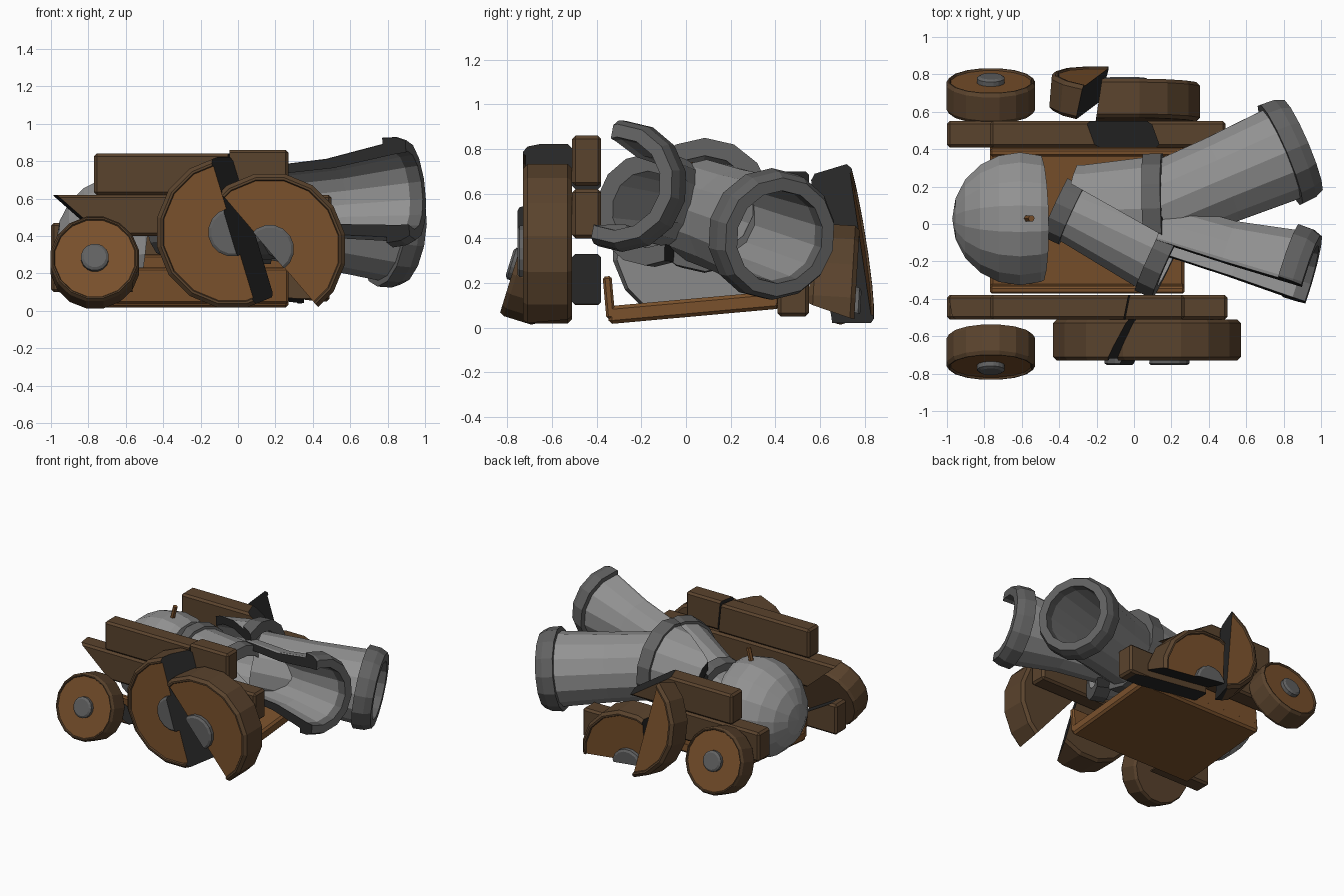
import bpy, bmesh, math
from mathutils import Vector, Matrix

if "Cube" in bpy.data.objects:
    bpy.data.objects.remove(bpy.data.objects["Cube"])

def lin(c):
    c /= 255
    return c / 12.92 if c < 0.04 else ((c + 0.055) / 1.055) ** 2.4

MATS = []
for name, rgb in [("light wood", (122, 81, 44)), ("dark wood", (90, 67, 45)),
                  ("light iron", (146, 146, 146)), ("dark iron", (98, 98, 98)),
                  ("broken edge black", (40, 40, 40))]:
    m = bpy.data.materials.new(name)
    m.diffuse_color = (*[lin(c) for c in rgb], 1)
    m.use_nodes = True
    m.node_tree.nodes["Principled BSDF"].inputs["Base Color"].default_value = m.diffuse_color
    MATS.append(m)
LW, DW, LI, DI, BK = range(5)

def cut(bm, point, normal, cap):
    """Remove the side the normal points to and close the break."""
    res = bmesh.ops.bisect_plane(bm, geom=bm.verts[:] + bm.edges[:] + bm.faces[:], dist=1e-5,
                                 plane_co=point, plane_no=normal, clear_outer=True)
    edges = [e for e in res["geom_cut"] if isinstance(e, bmesh.types.BMEdge) and e.is_valid]
    for f in bmesh.ops.holes_fill(bm, edges=edges, sides=0)["faces"]:
        f.material_index = cap

def finish(name, bm, cuts=(), cap=BK):
    bmesh.ops.recalc_face_normals(bm, faces=bm.faces[:])
    for p, n in cuts:
        cut(bm, Vector(p), Vector(n), cap)
    bmesh.ops.recalc_face_normals(bm, faces=bm.faces[:])
    me = bpy.data.meshes.new(name)
    bm.to_mesh(me)
    bm.free()
    for m in MATS:
        me.materials.append(m)
    ob = bpy.data.objects.new(name, me)
    bpy.context.collection.objects.link(ob)
    return ob

def box(name, lo, hi, mat, cuts=(), rot=None, bevel=0.015):
    lo, hi = Vector(lo), Vector(hi)
    bm = bmesh.new()
    bmesh.ops.create_cube(bm, size=1)
    bmesh.ops.scale(bm, vec=hi - lo, verts=bm.verts)
    bmesh.ops.bevel(bm, geom=bm.edges[:], offset=bevel, segments=1, affect='EDGES')
    if rot:
        bmesh.ops.rotate(bm, matrix=Matrix.Rotation(rot[0], 3, rot[1]), verts=bm.verts)
    bmesh.ops.translate(bm, vec=(lo + hi) / 2, verts=bm.verts)
    for f in bm.faces:
        f.material_index = mat
    return finish(name, bm, cuts)

def lathe(name, start, axis, profile, mats, n=16, cuts=(), closed=False, cap=BK):
    """Revolve (distance, radius) points around an axis; one material per span."""
    start, axis = Vector(start), Vector(axis).normalized()
    rot = axis.to_track_quat('Z', 'Y')
    bm = bmesh.new()
    rings = [[bm.verts.new(start + rot @ Vector((r * math.cos(a), r * math.sin(a), t)))
              for a in (2 * math.pi * (i + 0.5) / n for i in range(n))] for t, r in profile]
    spans = len(rings) if closed else len(rings) - 1
    for k in range(spans):
        a, b = rings[k], rings[(k + 1) % len(rings)]
        for i in range(n):
            j = (i + 1) % n
            bm.faces.new((a[i], a[j], b[j], b[i])).material_index = mats[k]
    bmesh.ops.remove_doubles(bm, verts=bm.verts[:], dist=1e-4)
    return finish(name, bm, cuts, cap)

def wheel(name, centre, axis, r, w, hub, cuts=()):
    """Dark tread and inner side, light outer face, iron hub."""
    h, rim = w / 2, r * 0.92
    prof = [(-h, 0), (-h, r * 0.95), (-h + 0.02, r), (h - 0.02, r), (h, r * 0.95),
            (h, rim), (h - 0.01, rim - 0.005), (h - 0.01, hub), (h + 0.015, hub),
            (h + 0.025, hub - 0.015), (h + 0.025, 0)]
    mats = [DW, DW, DW, DW, DW, DW, LW, DI, DI, DI]
    return lathe(name, centre, axis, prof, mats, 16, cuts)

# Small rear wheels, splayed outward at the bottom
for side, label in ((-1, "front"), (1, "back")):
    wheel(label + "_small_wheel", (-0.765, side * 0.685, 0.258),
          (0, side * math.cos(0.3), math.sin(0.3)), 0.241, 0.17, 0.075)

# Large front-side wheel, snapped in two shifted halves
wheel("front_large_wheel_left_half", (-0.03, -0.62, 0.42), (0, -1, 0), 0.41, 0.22, 0.13,
      [((-0.03, -0.73, 0.42), (0.93, -0.50, 0.28))])
wheel("front_large_wheel_right_half", (0.17, -0.62, 0.33), (0, -1, 0), 0.41, 0.22, 0.13,
      [((0.17, -0.73, 0.32), (-0.75, 0.12, -0.64)), ((0.43, -0.6, 0.015), (0, 0, -1))])

# Large back-side wheel, one upright piece and one sunk piece
wheel("back_large_wheel_upright_piece", (-0.045, 0.68, 0.39), (0.08, 0.98, 0.16), 0.41, 0.19, 0.13,
      [((-0.23, 0.68, 0.37), (0.95, -0.25, 0.15)), ((-0.3, 0.7, 0.02), (0, 0, -1))])
wheel("back_large_wheel_sunk_piece", (-0.05, 0.65, 0.06), (0, 1, -0.06), 0.41, 0.21, 0.13,
      [((-0.05, 0.65, 0.12), (-0.12, -0.35, -1)), ((-0.19, 0.65, 0.3), (-1, 0.15, 0))])

# Front cheek: long lower rail and stepped upper rail
YF, YB = (-0.51, -0.38), (0.41, 0.55)
slope = (-0.66, -0.12, -0.75)
box("front_lower_rail", (-1, YF[0], 0.40), (0.5, YF[1], 0.62), DW, [((-0.98, -0.45, 0.62), slope)])
box("front_fallen_rail_end", (-1, YF[0], 0.10), (-0.55, YF[1], 0.33), DW,
    [((-0.95, -0.5, 0.33), (0.5, 0, 0.87))])
box("front_upper_rail", (-0.77, YF[0], 0.62), (0.1, YF[1], 0.84), DW,
    [((-0.03, -0.45, 0.7), (1, -0.2, 0.1))])
box("front_upper_rail_broken_end", (-0.2, YF[0], 0.635), (0.27, YF[1], 0.86), DW,
    [((-0.02, -0.45, 0.7), (-1, 0.2, -0.1))])

# Back cheek: sits lower, its forward end lies on the ground
box("back_lower_rail", (-1, YB[0], 0.25), (0.0, YB[1], 0.47), DW,
    [((-0.1, 0.48, 0.4), (0.9, 0, 0.3))])
box("back_upper_rail", (-0.77, YB[0], 0.47), (0.27, YB[1], 0.70), DW,
    [((-0.05, 0.48, 0.58), (0.55, 0.2, 0.83))])
box("back_fallen_rail", (-0.2, YB[0], 0.05), (0.49, YB[1], 0.27), DW,
    [((0.1, 0.48, 0.09), (-0.12, 0, -1))])

# Tilted bed with raised edge boards
tilt = (0.09, 'X')
box("bed", (-0.77, -0.35, 0.05), (0.27, 0.42, 0.13), LW, rot=tilt)
box("bed_front_board", (-0.77, -0.365, 0.04), (0.27, -0.325, 0.23), LW, rot=tilt, bevel=0.01)
box("bed_back_board", (-0.77, 0.37, 0.10), (0.27, 0.41, 0.30), LW, rot=tilt, bevel=0.01)

# Round breech broken off the barrel and resting on the bed, with a fuse
R = 0.362
arc = [(R * (1 - math.cos(a)), R * math.sin(a)) for a in (math.pi * k / 10 for k in range(11))]
lathe("breech_dome", (-0.972, 0.028, 0.37), (1, 0, 0), arc, [LI] * 10, 16,
      [((-0.485, 0.03, 0.45), (1, 0.02, -0.12)), ((-0.6, 0.03, 0.1), (0.25, 0.09, -1))], cap=LI)
lathe("fuse", (-0.575, 0.03, 0.70), (0.25, 0, 1), [(0, 0), (0, 0.018), (0.11, 0.018), (0.11, 0)],
      [LW] * 3, 6)

# Split barrel body: two shells opened along a diagonal seam
seam = Vector((-0.49, -0.87, 0))
def shell(r0, r1, length, ring0):
    """Hollow shell profile with a band at the far end and optionally the near end."""
    a = [(0, r0), (0.1, r0), (0.1, r0 - ring0), (length, r1), (length, r1 + 0.02),
         (length + 0.1, r1 + 0.02), (length + 0.1, r1 - 0.06), (0, r0 - 0.06)]
    return a, [DI if ring0 else LI, DI, LI, DI, DI, DI, LI, DI]

p, m = shell(0.25, 0.28, 0.41, 0)
lathe("body_back_shell", (-0.35, 0.07, 0.52), (1, 0.03, 0.06), p, m, 14,
      [((-0.08, 0.07, 0.5), seam), ((-0.32, 0.2, 0.5), (-1, 0.2, -0.1))], True)
p, m = shell(0.20, 0.232, 0.575, 0.02)
lathe("body_front_shell", (-0.41, 0.11, 0.49), (0.62, -0.29, 0.04), p, m, 14,
      [((-0.08, 0.09, 0.5), -seam)], True)

# Muzzles: one whole, one split lengthwise and open to the front
def muzzle(name, start, end, r0, cuts=()):
    d = Vector(end) - Vector(start)
    L = d.length
    prof = [(0, r0), (L * 0.45, r0 + 0.008), (L - 0.13, 0.262), (L - 0.13, 0.295),
            (L - 0.05, 0.29), (L, 0.268), (L, 0.21), (L - 0.07, 0.205),
            (L * 0.5, r0 - 0.04), (0, r0 - 0.045)]
    return lathe(name, start, d, prof, [LI, LI, DI, DI, DI, DI, DI, LI, LI, BK], 14, cuts, True)

muzzle("whole_muzzle", (0.10, 0.08, 0.52), (0.90, 0.42, 0.405), 0.235)
muzzle("split_muzzle", (0.14, -0.08, 0.565), (0.925, -0.315, 0.645), 0.205,
       [((0.90, -0.375, 0.645), (-0.32, -0.93, 0.17))])
